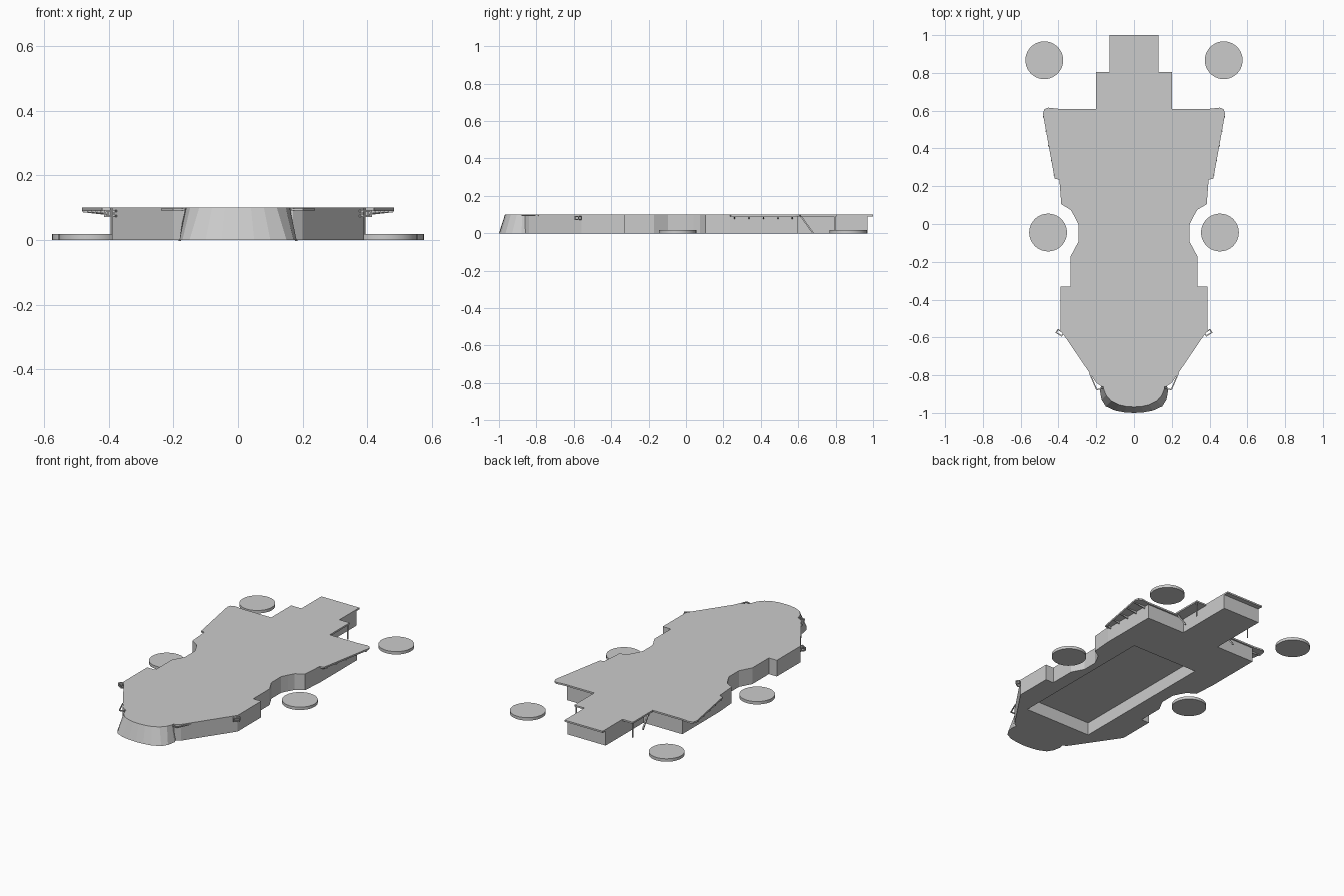
import bpy, bmesh
from mathutils import Vector

cube = bpy.data.objects.get("Cube")
if cube:
    bpy.data.objects.remove(cube)

grey = bpy.data.materials.new("plain grey")
grey.use_nodes = True
grey.diffuse_color = (0.6, 0.6, 0.6, 1)
grey.node_tree.nodes["Principled BSDF"].inputs["Base Color"].default_value = (0.6, 0.6, 0.6, 1)


def finish(name, bm):
    bmesh.ops.recalc_face_normals(bm, faces=bm.faces)
    mesh = bpy.data.meshes.new(name)
    bm.to_mesh(mesh)
    bm.free()
    mesh.materials.append(grey)
    obj = bpy.data.objects.new(name, mesh)
    bpy.context.collection.objects.link(obj)
    return obj


def loft(name, lower, upper):
    """Solid between two matching closed loops of 3D points."""
    bm = bmesh.new()
    a = [bm.verts.new(p) for p in lower]
    b = [bm.verts.new(p) for p in upper]
    bm.faces.new(a)
    bm.faces.new(b)
    for i in range(len(a)):
        j = (i + 1) % len(a)
        bm.faces.new((a[i], a[j], b[j], b[i]))
    return finish(name, bm)


def slab(name, outline, z0, z1):
    return loft(name, [(x, y, z0) for x, y in outline], [(x, y, z1) for x, y in outline])


def both(half):
    """Close a right-hand outline with its mirror image."""
    return half + [(-x, y) for x, y in reversed(half) if x > 0]


def box(name, x0, x1, y0, y1, z0, z1):
    return slab(name, [(x0, y0), (x1, y0), (x1, y1), (x0, y1)], z0, z1)


def bar(name, start, end, radius):
    """Thin square rod between two points."""
    start, end = Vector(start), Vector(end)
    turn = (end - start).to_track_quat("Z", "Y")
    ring = [turn @ Vector((x * radius, y * radius, 0)) for x, y in ((1, 1), (-1, 1), (-1, -1), (1, -1))]
    return loft(name, [start + p for p in ring], [end + p for p in ring])


TOP, UNDER = 0.1, 0.09

# Side outline shared by the hull and the deck, from waist to bow
waist = [(0.395, 0.235), (0.385, 0.105), (0.335, 0.075), (0.315, 0.04), (0.295, 0),
         (0.295, -0.095), (0.335, -0.17), (0.335, -0.33), (0.39, -0.33), (0.39, -0.56),
         (0.2, -0.84), (0.17, -0.86)]

# Hull walls with a rectangular recess in the underside
hull = slab("hull", both([(0.13, 0.97), (0.13, 0.6), (0.395, 0.6)] + waist), 0, UNDER)
cutter = box("recess_cutter", -0.21, 0.25, -0.665, 0.3, -0.05, 0.08)
cutter.hide_render = True
mod = hull.modifiers.new("recess", "BOOLEAN")
mod.operation = "DIFFERENCE"
mod.solver = "EXACT"
mod.object = cutter
bpy.context.view_layer.objects.active = hull
bpy.ops.object.modifier_apply(modifier=mod.name)
bpy.data.objects.remove(cutter)

# Deck plate with flared shoulders and stepped tail
flare = [(0.13, 1.0), (0.13, 0.805), (0.2, 0.805), (0.2, 0.61), (0.4, 0.61), (0.455, 0.616),
         (0.475, 0.607), (0.482, 0.585), (0.478, 0.56), (0.42, 0.24)]
slab("deck", both(flare + waist), UNDER, TOP)

# Sloping rounded bow
low = [(0.17, -0.84), (0.181, -0.88), (0.172, -0.93), (0.15, -0.965), (0.1, -0.988), (0.05, -0.997), (0, -1.0)]
high = [(0.165, -0.84), (0.16, -0.875), (0.148, -0.905), (0.12, -0.937), (0.08, -0.957), (0.04, -0.966), (0, -0.968)]
loft("bow", [(x, y, 0) for x, y in both(low)], [(x, y, TOP) for x, y in both(high)])

for side, s in (("left", 1), ("right", -1)):
    # Round pads standing apart from the hull
    for end, x, y in (("rear", 0.475, 0.867), ("middle", 0.455, -0.045)):
        bm = bmesh.new()
        bmesh.ops.create_cone(bm, cap_ends=True, segments=40, radius1=0.1, radius2=0.1, depth=0.018)
        bmesh.ops.translate(bm, verts=bm.verts, vec=(s * x, y, 0.009))
        pad = finish(f"{end}_{side}_pad", bm)
        for face in pad.data.polygons:
            face.use_smooth = abs(face.normal.z) < 0.5

    # Wedge ribs carrying the flared shoulder
    for i in range(5):
        y = 0.26 + i * 0.077
        edge = 0.427 + i * 0.0135
        wedge = [(0.394, 0.076), (edge, 0.086), (edge, 0.092), (0.394, 0.092)]
        loft(f"{side}_rib_{i + 1}", [(s * x, y - 0.003, z) for x, z in wedge],
             [(s * x, y + 0.003, z) for x, z in wedge])

    # Hollow bracket on the bow corner
    a, b, c, d = [(s * x, y) for x, y in ((0.372, -0.578), (0.402, -0.558), (0.412, -0.574), (0.384, -0.592))]
    for i, (p, q) in enumerate(((a, b), (b, c), (c, d), (d, a))):
        for z in (0.074, 0.09):
            bar(f"{side}_bracket_bar_{i + 1}", (*p, z), (*q, z), 0.003)
        bar(f"{side}_bracket_post_{i + 1}", (*p, 0.072), (*p, 0.093), 0.003)

    # Thin rail closing the notch beside the bow
    path = [(0.235, -0.79), (0.198, -0.876), (0.165, -0.87)]
    for i in range(2):
        bar(f"{side}_bow_rail_{i + 1}", (s * path[i][0], path[i][1], 0.094),
            (s * path[i + 1][0], path[i + 1][1], 0.094), 0.003)

    # Post and sloping strut under the tail step
    bar(f"{side}_tail_post", (s * 0.193, 0.795, 0), (s * 0.193, 0.795, UNDER), 0.003)
    bar(f"{side}_tail_strut", (s * 0.18, 0.68, 0), (s * 0.18, 0.615, UNDER), 0.004)
